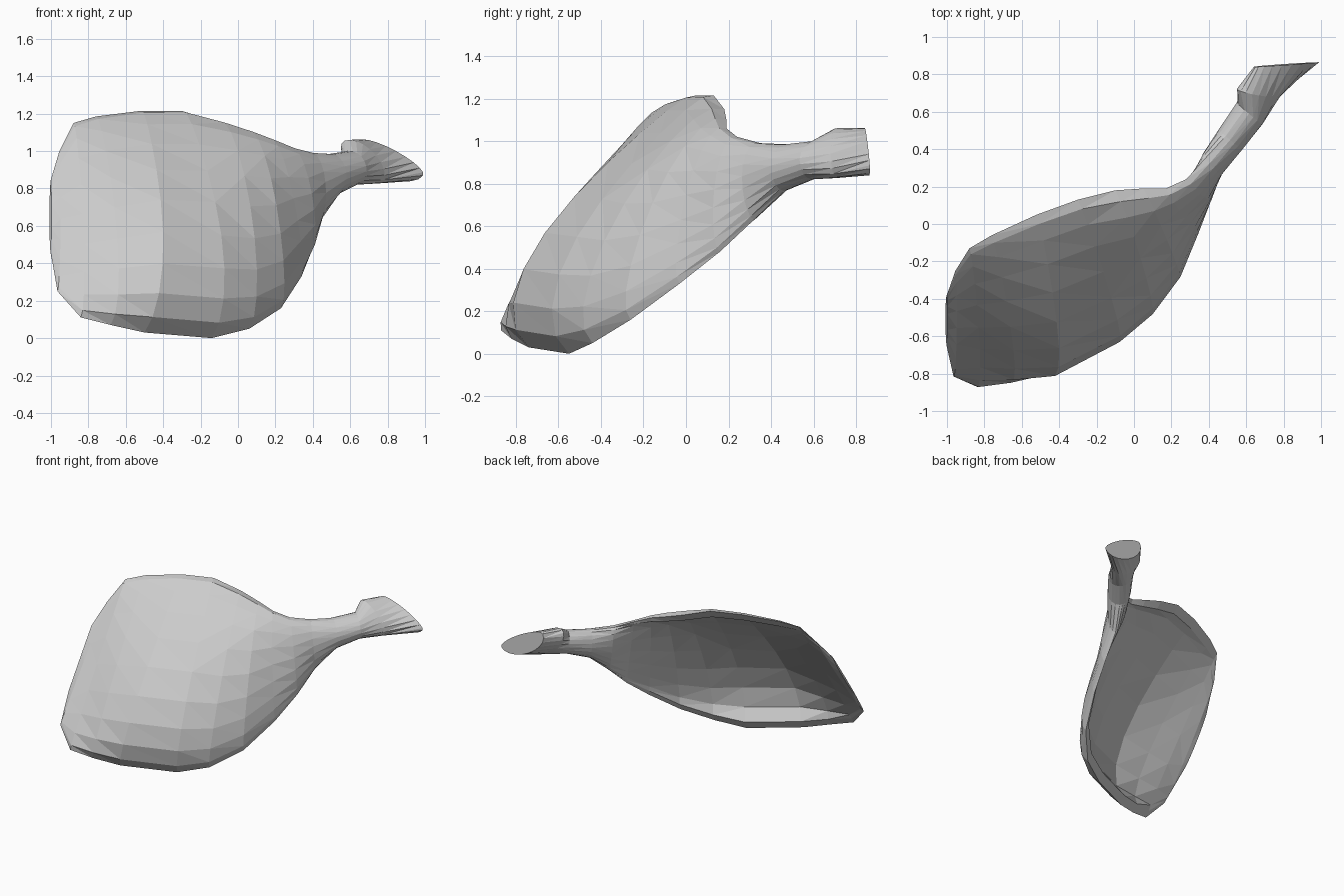
import bpy, bmesh, math
from mathutils import Vector

if "Cube" in bpy.data.objects:
    bpy.data.objects.remove(bpy.data.objects["Cube"])

N = 10  # segments on each side of a cross-section

# Normals of the scoop's outer face, of the stem and of the flared end
BLADE = Vector((0.41, -0.76, 0.50))
NECK = Vector((0.60, -0.75, 0.25))
STEM = Vector((0.75, -0.65, 0.10))
FLARE = Vector((0.85, -0.30, 0.40))
END = Vector((0.56, 0.0, 0.83))

# Cross-sections from tip to stem: upper rim, lower rim, normal,
# outer depth, inner depth, flat rim width (fraction), bias of the belly to the lower rim
sections = [
    ((-1.0, -.38, .85), (-1.0, -.66, .45), BLADE, .005, -.02, 0, 0),
    ((-.955, -.25, 1.0), (-.965, -.815, .25), BLADE, .03, -.02, .02, .1),
    ((-.88, -.13, 1.15), (-.84, -.87, .11), BLADE, .07, .01, .04, .1),
    ((-.76, -.06, 1.185), (-.68, -.82, .07), BLADE, .145, .08, .05, .2),
    ((-.52, .05, 1.215), (-.50, -.74, .03), BLADE, .235, .17, .05, .25),
    ((-.30, .13, 1.215), (-.14, -.55, .0), BLADE, .24, .18, .05, .22),
    ((-.10, .18, 1.15), (.06, -.44, .05), BLADE, .21, .15, .05, .05),
    ((.05, .19, 1.10), (.23, -.26, .16), BLADE, .16, .10, .05, -.05),
    ((.17, .19, 1.06), (.34, -.03, .33), BLADE, .105, .045, .05, -.1),
    ((.28, .24, 1.02), (.40, .16, .48), NECK, .09, .01, .04, -.1),
    ((.38, .35, .99), (.44, .32, .63), NECK, .095, -.045, 0, -.1),
    ((.49, .47, .985), (.52, .46, .765), STEM, .10, -.065, 0, 0),
    ((.59, .61, 1.0), (.63, .59, .82), STEM, .10, -.075, 0, 0),
    ((.57, .71, 1.055), (.76, .70, .83), FLARE, .085, -.075, 0, 0),
    ((.65, .84, 1.055), (.99, .865, .87), END, .045, -.10, 0, 0),
]


def section_points(top, bottom, normal, outer, inner, rim, bias):
    """Closed loop: outer arc from top to bottom, then inner arc back up."""
    top, bottom, normal = Vector(top), Vector(bottom), normal.normalized()

    def point(k, depth, last, inset):
        a = math.pi * k / last
        t = inset + (1 - 2 * inset) * (1 - math.cos(a)) / 2
        swell = math.sin(a) - bias * math.sin(2 * a)
        return top.lerp(bottom, t) + normal * depth * swell

    lo = 0 if rim else 1  # the inner arc starts at the rim's inner edge
    inner_count = N - 2 if rim else N
    return [point(k, outer, N, 0) for k in range(N + 1)] + \
           [point(k, inner, inner_count, rim) for k in range(inner_count - lo, lo - 1, -1)]


# Scoop shell and twisted stem: one continuous loft
bm = bmesh.new()
loops = [[bm.verts.new(p) for p in section_points(*s)] for s in sections]
for a, b in zip(loops, loops[1:]):
    for i in range(len(a)):
        j = (i + 1) % len(a)
        bm.faces.new((a[i], a[j], b[j], b[i]))
bm.faces.new(loops[0])
bm.faces.new(loops[-1])
bmesh.ops.triangulate(bm, faces=bm.faces[:])
bmesh.ops.recalc_face_normals(bm, faces=bm.faces[:])

mesh = bpy.data.meshes.new("ear_scoop")
bm.to_mesh(mesh)
bm.free()
bpy.context.collection.objects.link(bpy.data.objects.new("ear_scoop", mesh))
